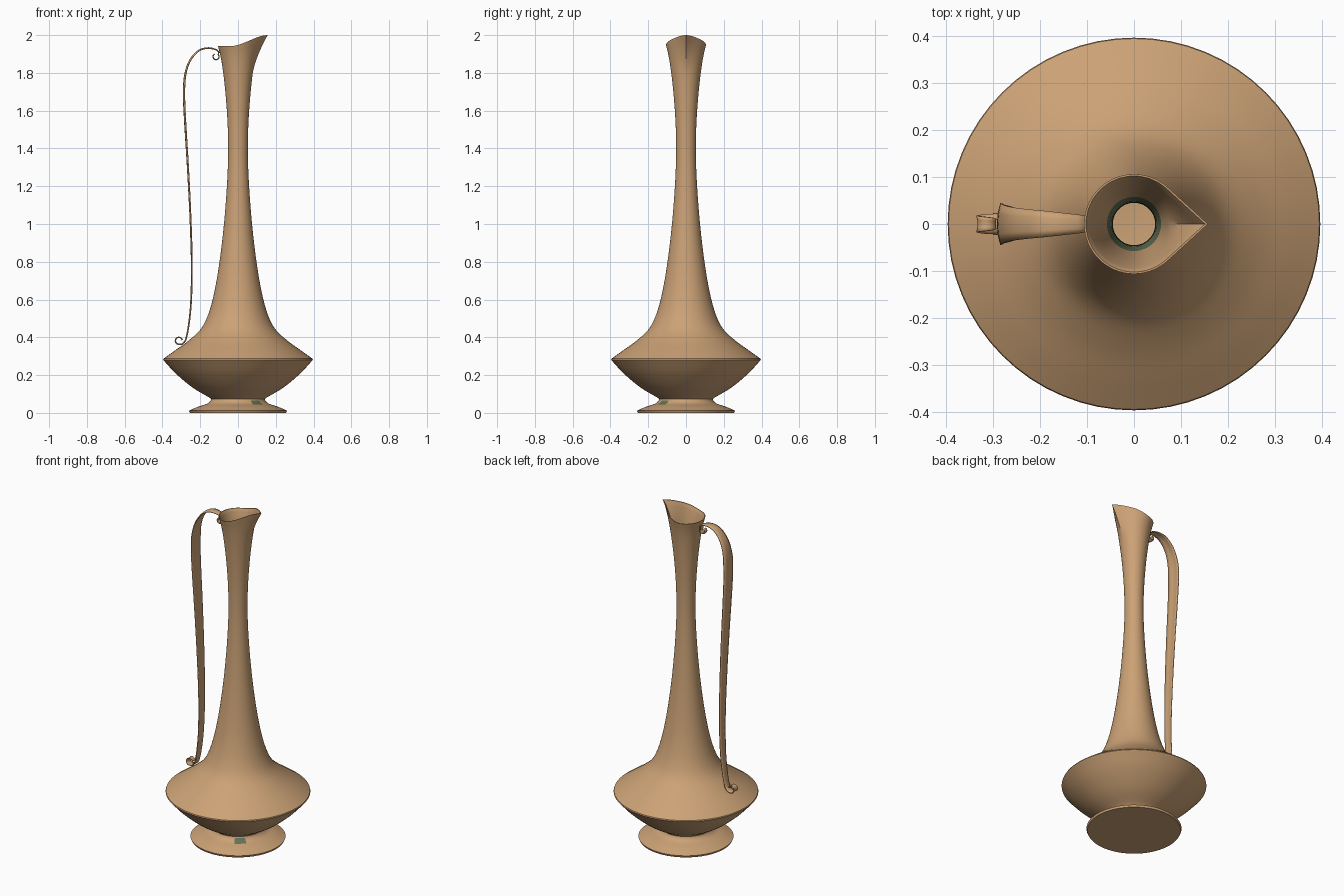
import bpy, bmesh, math
from mathutils import Vector

if "Cube" in bpy.data.objects:
    bpy.data.objects.remove(bpy.data.objects["Cube"])


def material(name, rgb):
    m = bpy.data.materials.new(name)
    m.diffuse_color = (*rgb, 1)
    m.use_nodes = True
    m.node_tree.nodes["Principled BSDF"].inputs["Base Color"].default_value = m.diffuse_color
    return m


clay = material("tan clay", (0.60, 0.36, 0.18))
green = material("dark green patina", (0.12, 0.17, 0.09))


def spline(pts, n):
    """Catmull-Rom curve through 2D points."""
    v = [Vector(p) for p in pts]
    v = [2 * v[0] - v[1]] + v + [2 * v[-1] - v[-2]]
    out = []
    for i in range(1, len(v) - 2):
        a, b, c, d = v[i - 1:i + 3]
        for k in range(n):
            t = k / n
            out.append(0.5 * (2 * b + (c - a) * t + (2 * a - 5 * b + 4 * c - d) * t * t
                              + (3 * b - a - 3 * c + d) * t ** 3))
    return out + [v[-2]]


def smoothstep(t):
    t = max(0, min(1, t))
    return t * t * (3 - 2 * t)


def finish(bm, name, angle):
    bmesh.ops.recalc_face_normals(bm, faces=bm.faces)
    me = bpy.data.meshes.new(name)
    bm.to_mesh(me)
    bm.free()
    ob = bpy.data.objects.new(name, me)
    bpy.context.collection.objects.link(ob)
    me.materials.append(clay)
    me.materials.append(green)
    bpy.ops.object.select_all(action='DESELECT')
    ob.select_set(True)
    bpy.context.view_layer.objects.active = ob
    bpy.ops.object.shade_smooth_by_angle(angle=math.radians(angle))
    return ob


# Pitcher outline: foot, bowl, shoulder and neck (radius, height)
foot = spline([(0.26, 0.012), (0.21, 0.033), (0.165, 0.048), (0.147, 0.062), (0.142, 0.073)], 4)
bowl = spline([(0.15, 0.08), (0.24, 0.134), (0.325, 0.204), (0.385, 0.268), (0.396, 0.281)], 5)
neck = spline([(0.394, 0.287), (0.34, 0.326), (0.265, 0.38), (0.2, 0.44), (0.162, 0.51),
               (0.132, 0.61), (0.107, 0.74), (0.085, 0.9), (0.068, 1.07), (0.056, 1.25),
               (0.052, 1.4), (0.056, 1.55), (0.067, 1.7), (0.081, 1.82), (0.093, 1.89),
               (0.106, 1.942)], 5)
outer = [Vector((0.255, 0))] + foot + bowl + neck
# Inner wall follows the outside down to a floor
inner = [Vector((p.x - 0.007, p.y)) for p in reversed(bowl[3:] + neck)]
inner[0].x = 0.102
profile = outer + inner
n_out = len(outer)

# Lathe with the rim pulled into a raised pointed spout
SEG = 64
TANGENT = math.acos(0.106 / 0.157)
bm = bmesh.new()
rings = []
for p in profile:
    k = max(0, (p.y - 1.80) / 0.142) ** 1.6
    ring = []
    for s in range(SEG):
        a = 2 * math.pi * s / SEG
        off = abs(math.atan2(math.sin(a), math.cos(a)))
        stretch = 1 / math.cos(max(0, TANGENT - off))
        r = p.x * (1 + (stretch - 1) * k)
        x = r * math.cos(a)
        z = p.y + 0.058 * k * smoothstep((x + 0.04) / 0.2)
        ring.append(bm.verts.new((x, r * math.sin(a), z)))
    rings.append(ring)
for i in range(len(rings) - 1):
    for s in range(SEG):
        t = (s + 1) % SEG
        f = bm.faces.new((rings[i][s], rings[i][t], rings[i + 1][t], rings[i + 1][s]))
        c = f.calc_center_median()
        ang = math.degrees(math.atan2(c.y, c.x))
        if i >= n_out:                       # green lining below the mouth
            f.material_index = int(c.z < 1.68)
        elif 0.046 < c.z < 0.066 and -64 < ang < -38:   # green spot on the foot
            f.material_index = 1
bm.faces.new(rings[0])
bm.faces.new(rings[-1])
finish(bm, "pitcher_body", 35)


# Handle path: upper curl, arched strap, lower curl (x, z)
def curl(cx, cz, r, a0, a1, n=16):
    return [Vector((cx + r * math.cos(math.radians(a0 + (a1 - a0) * i / n)),
                    cz + r * math.sin(math.radians(a0 + (a1 - a0) * i / n)))) for i in range(n + 1)]


strap = spline([(-0.1, 1.912), (-0.12, 1.926), (-0.165, 1.933), (-0.215, 1.915), (-0.26, 1.86),
                (-0.284, 1.78), (-0.289, 1.68), (-0.283, 1.54), (-0.268, 1.3), (-0.255, 1.05),
                (-0.247, 0.8), (-0.25, 0.6), (-0.262, 0.47), (-0.278, 0.39), (-0.296, 0.366)], 5)
top_curl = curl(-0.116, 1.886, 0.017, -240, 40)
low_curl = curl(-0.313, 0.382, 0.017, -70, -350)
path = top_curl + strap + low_curl

# Strap width narrows from the upper bend to both ends
lengths = [0]
for a, b in zip(path, path[1:]):
    lengths.append(lengths[-1] + (b - a).length)
KEYS = [(0, 0.011), (0.08, 0.015), (0.2, 0.028), (0.42, 0.044), (0.7, 0.04),
        (1.6, 0.025), (lengths[-1] - 0.08, 0.021), (lengths[-1], 0.012)]


def half_width(d):
    for (d0, w0), (d1, w1) in zip(KEYS, KEYS[1:]):
        if d <= d1:
            return w0 + (w1 - w0) * (d - d0) / (d1 - d0)
    return KEYS[-1][1]


bm = bmesh.new()
rows = []
for i, p in enumerate(path):
    tan = (path[min(i + 1, len(path) - 1)] - path[max(i - 1, 0)]).normalized()
    out = Vector((tan.y, -tan.x))            # outward side of the strap
    w = half_width(lengths[i])
    row = []
    for u in (-1, -0.5, 0, 0.5, 1):
        q = p + out * (-0.16 * w * u * u if not 0 else 0) * -1 * (1 if lengths[i] < 0 else -1)
        row.append(bm.verts.new((q.x, u * w, q.y)))
    rows.append(row)
for r0, r1 in zip(rows, rows[1:]):
    for j in range(4):
        bm.faces.new((r0[j], r0[j + 1], r1[j + 1], r1[j]))
handle = finish(bm, "handle", 50)
solid = handle.modifiers.new("thickness", 'SOLIDIFY')
solid.thickness = 0.005
solid.offset = 0
